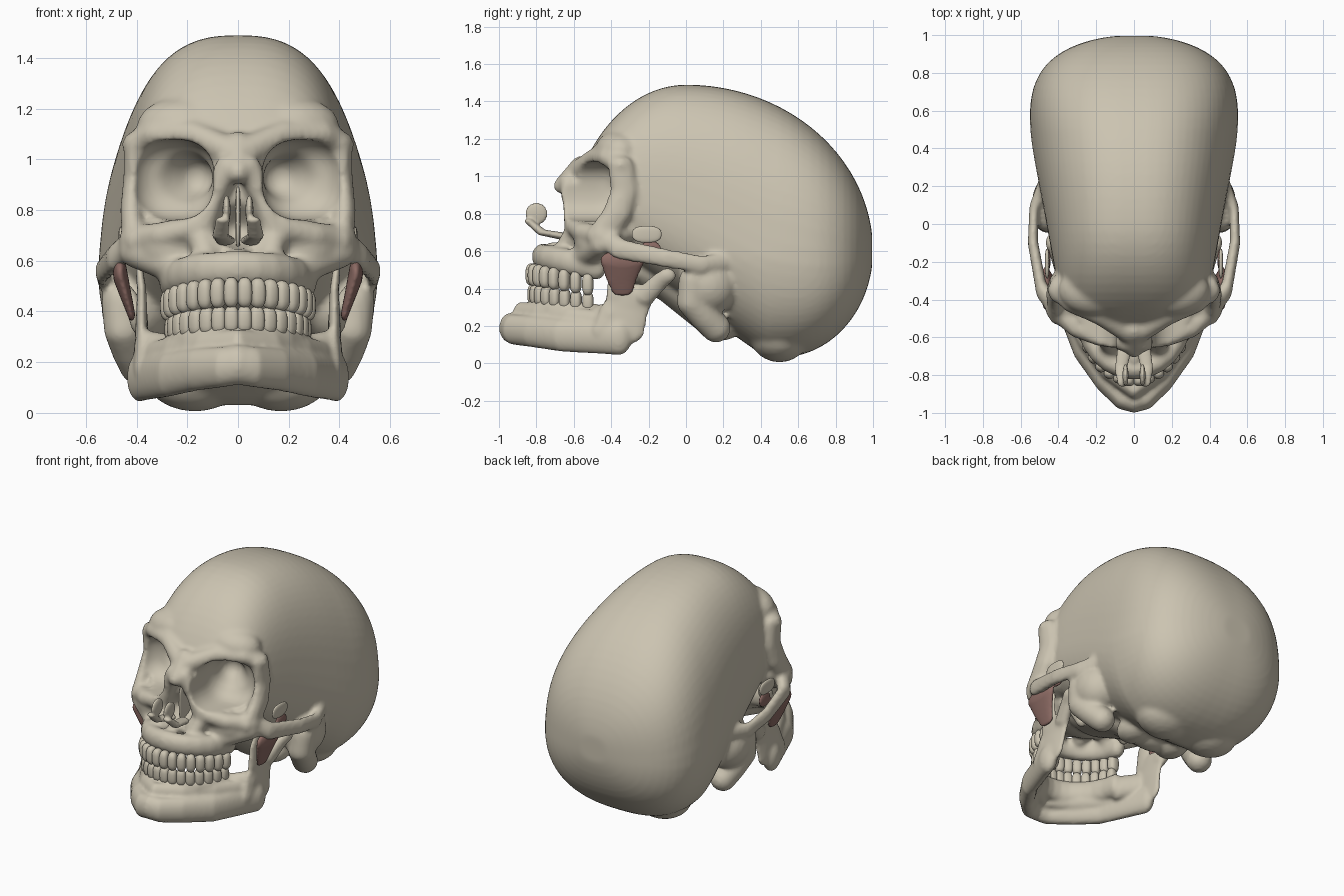
import bpy, bmesh
from math import sin, cos, pi, ceil, sqrt, radians, copysign
from mathutils import Vector

default_cube = bpy.data.objects.get("Cube")
if default_cube:
    bpy.data.objects.remove(default_cube, do_unlink=True)


def material(name, red, green, blue):
    colour = (red, green, blue, 1)
    mat = bpy.data.materials.new(name)
    mat.use_nodes = True
    mat.diffuse_color = colour
    mat.node_tree.nodes["Principled BSDF"].inputs["Base Color"].default_value = colour
    return mat


bone = material("bone", .6, .55, .44)
brown = material("reddish brown tissue", .27, .15, .13)

# Unit ball shared by every rounded lump
ball = bmesh.new()
bmesh.ops.create_icosphere(ball, subdivisions=3, radius=1)
ball.verts.index_update()
ball_verts = [v.co.copy() for v in ball.verts]
ball_faces = [[v.index for v in face.verts] for face in ball.faces]
ball.free()


def boxy(value, power):
    """Signed power, used to square off or flatten round shapes."""
    return copysign(abs(value) ** power, value)


def remesh(obj, voxel):
    fuse = obj.modifiers.new("fuse", "REMESH")
    fuse.mode = "VOXEL"
    fuse.voxel_size = voxel
    fuse.use_smooth_shade = True


class Part:
    """Collects lumps and lofts, then becomes one object."""

    def __init__(self, name, mat=bone):
        self.name, self.mat = name, mat
        self.verts, self.faces = [], []

    def add(self, verts, faces):
        start = len(self.verts)
        self.verts += verts
        self.faces += [[start + index for index in face] for face in faces]

    def blob(self, centre, size, turn=0, power=1):
        cos_turn, sin_turn = cos(turn), sin(turn)
        verts = []
        for co in ball_verts:
            x, y, z = (boxy(value, power) * radius for value, radius in zip(co, size))
            verts.append((centre[0] + x * cos_turn - y * sin_turn,
                          centre[1] + x * sin_turn + y * cos_turn, centre[2] + z))
        self.add(verts, ball_faces)

    def pair(self, centre, size, turn=0, power=1):
        """A lump and its mirror image across the middle."""
        self.blob(centre, size, turn, power)
        if centre[0]:
            x, y, z = centre
            self.blob((-x, y, z), size, -turn, power)

    def chain(self, size, *points, taper=1, power=1):
        """Mirrored bar of lumps along a path, its size scaled towards the end."""
        if isinstance(size, float):
            size = (size, size, size)
        path = [Vector(point) for point in points]
        spans = list(zip(path, path[1:]))
        total = sum((end - start).length for start, end in spans)
        travelled = 0
        for start, end in spans:
            length = (end - start).length
            count = ceil(length / .02)
            for step in range(count + 1):
                along = step / count
                scale = 1 + (taper - 1) * (travelled + along * length) / total
                self.pair(start.lerp(end, along), Vector(size) * scale, power=power)
            travelled += length

    def build(self, voxel=None, cutter=None, relax=4):
        mesh = bpy.data.meshes.new(self.name)
        mesh.from_pydata(self.verts, [], self.faces)
        mesh.materials.append(self.mat)
        mesh.shade_smooth()
        obj = bpy.data.objects.new(self.name, mesh)
        bpy.context.collection.objects.link(obj)
        if voxel:
            remesh(obj, voxel)
            if cutter:
                cut = obj.modifiers.new("cut openings", "BOOLEAN")
                cut.operation = "DIFFERENCE"
                cut.solver = "EXACT"
                cut.object = cutter
                remesh(obj, voxel)
            soften = obj.modifiers.new("soften", "SMOOTH")
            soften.factor = .5
            soften.iterations = relax
        return obj


def dental_arch(angle, width, depth, height, drop):
    """Point on the curve of the jaw, measured from the front middle."""
    return (width * sin(angle), -.48 - depth * cos(angle), height - drop * (1 - cos(angle)))


def braincase_ring(y, sides):
    """Squarish egg-shaped cross-section of the braincase at depth y."""
    reach = y if y > 0 else y / .64
    top = .6 + .89 * sqrt(1 - reach ** 2)
    behind = max(0, y - .5) * 2
    bottom = max(.6 - .57 * sqrt(1 - behind ** 2), .33 - .7 * y)
    middle = bottom + .46 * (top - bottom)
    width = (.48 + .16 * y) * sqrt(1 - abs(reach) ** 5)
    ring = []
    for side in range(sides):
        angle = 2 * pi * side / sides
        height = top - middle if sin(angle) > 0 else middle - bottom
        z = middle + boxy(sin(angle), .77) * height
        narrowing = 1 - .14 * max(0, z - .55)
        ring.append((width * boxy(cos(angle), .77) * narrowing, y, z))
    return ring


# Braincase
skull = Part("skull")
sides, rings = 64, 40
verts, faces = [], []
for ring in range(rings + 1):
    verts += braincase_ring(.2 - .795 * cos(pi * ring / rings), sides)
for ring in range(rings):
    for side in range(sides):
        here = ring * sides + side
        beside = ring * sides + (side + 1) % sides
        faces.append((here, here + sides, beside + sides, beside))
faces.append(range(sides))
faces.append(range(len(verts) - 1, len(verts) - 1 - sides, -1))
skull.add(verts, faces)

# Brow ridge, nose bridge and side walls of the nose
temple = (.41, -.35, 1.06)
cheek = (.41, -.45, .68)
skull.pair((.2, -.35, 1.13), (.2, .14, .12))
skull.chain(.06, (.03, -.57, 1.03), (.18, -.48, 1.1), (.33, -.42, 1.1), temple, taper=.8)
skull.chain(.06, (0, -.56, 1.05), (0, -.66, .95), taper=.8)
skull.chain(.05, (.04, -.63, .97), (.1, -.61, .85), (.15, -.6, .7), (.12, -.66, .6))

# Eye rims, cheekbone and the arch running back to the ear
skull.chain((.04, .07, .05), temple, (.41, -.33, .92), (.42, -.37, .8), cheek, taper=1.2)
skull.chain(.06, cheek, (.3, -.55, .7), (.18, -.6, .73), (.1, -.6, .84), taper=.7)
skull.chain(.07, (.4, -.45, .64), (.25, -.54, .58))
skull.pair((.25, -.5, .65), (.14, .1, .1))
skull.pair((.33, -.38, .7), (.1, .12, .07))
skull.chain((.032, .06, .06), cheek, (.49, -.35, .61), (.535, -.1, .56), (.53, .08, .53),
            (.47, .25, .55), taper=.75)

# Upper jaw with its gum ridge and palate
skull.blob((0, -.5, .66), (.25, .17, .13))
skull.chain((.05, .055, .07), *[dental_arch(radians(turn), .262, .29, .57, .055)
                                for turn in range(0, 105, 15)])
skull.chain(.04, (0, -.7, .62), (0, -.5, .62), taper=2)

# Skull base, mastoids, neck joints and rear lobes
skull.chain((.2, .1, .12), (0, -.4, .6), (0, -.1, .45), (0, .15, .25))
skull.chain(.05, (.2, -.36, .62), (.17, -.3, .46), taper=.7)
skull.pair((.4, .12, .42), (.14, .16, .16))
skull.chain(.08, (.46, .04, .44), (.45, .03, .33), (.42, .1, .25), (.39, .16, .19))
skull.pair((.15, .18, .2), (.1, .12, .08))
skull.pair((.17, .5, .15), (.2, .16, .145))

# Eye socket and nose openings
openings = Part("opening_cutter")
socket = (.255, -.48, .92)
openings.chain((.165, .15, .16), (.26, -.66, .92), socket, power=.8)
openings.chain(.15, socket, (.17, -.32, .93), taper=.5)
openings.chain((.105, .2, .08), (0, -.7, .725), (0, -.74, .89), taper=.45)
cutter = openings.build(voxel=.014)
cutter.hide_render = True
cutter.display_type = "WIRE"
skull.build(voxel=.013, cutter=cutter)

# Thin wall in the middle of the nose
septum = Part("nasal_septum")
septum.blob((0, -.55, .77), (.01, .08, .13), power=.6)
septum.build()

# Lower jaw: border, wall, gum ridge, upright branch, joint and front spur
jaw = Part("lower_jaw")
jaw.chain((.04, .06, .08), (0, -.94, .19), (.07, -.92, .18), (.17, -.82, .17),
          (.28, -.66, .15), (.39, -.36, .14), taper=1.2)
jaw.chain((.04, .05, .08), (0, -.88, .25), (.14, -.78, .24), (.26, -.62, .22), (.36, -.42, .2))
jaw.chain((.045, .045, .075), *[dental_arch(radians(turn), .255, .33, .275, .03)
                                for turn in range(0, 105, 15)])
jaw.chain((.04, .06, .08), (.27, -.48, .23), (.37, -.4, .25))
jaw.chain((.028, .14, .08), (.39, -.36, .17), (.38, -.33, .28), (.38, -.29, .36), taper=.9)
jaw.chain((.035, .06, .05), (.39, -.22, .36), (.42, -.14, .44), (.44, -.1, .47), taper=.8)
jaw.chain((.024, .07, .06), (.38, -.36, .36), (.38, -.36, .48), (.39, -.33, .57), taper=.6)
jaw.build(voxel=.012)


def tooth_row(name, width, depth, height, drop, size):
    row = Part(name)
    for tooth in range(8):
        angle = radians(5.5 + 11 * tooth)
        row.pair(dental_arch(angle, width, depth, height, drop), size, angle, power=.75)
    row.build()


# Eight teeth on each side of both rows
tooth_row("upper_teeth", .275, .345, .475, .06, (.03, .035, .06))
tooth_row("lower_teeth", .262, .34, .368, .045, (.03, .03, .055))

# Curled nose bones standing in front of the opening
curls = Part("curled_nose_bones")
curls.chain((.04, .035, .02), (.05, -.66, .68), (.07, -.77, .7), (.06, -.84, .76), taper=.7)
curls.pair((.045, -.8, .8), (.016, .06, .06))
curls.build(voxel=.008, relax=2)

# Muscle remnants and a bone flake inside the cheek arch
muscle = Part("temple_muscle", brown)
muscle.chain((.014, .06, .03), (.42, -.34, .39), (.44, -.345, .46), (.465, -.34, .55), taper=2)
muscle.pair((.455, -.19, .61), (.014, .06, .05))
muscle.build(voxel=.009, relax=2)
flake = Part("temple_bone_flake")
flake.pair((.46, -.21, .69), (.012, .08, .045), power=.8)
flake.build()
